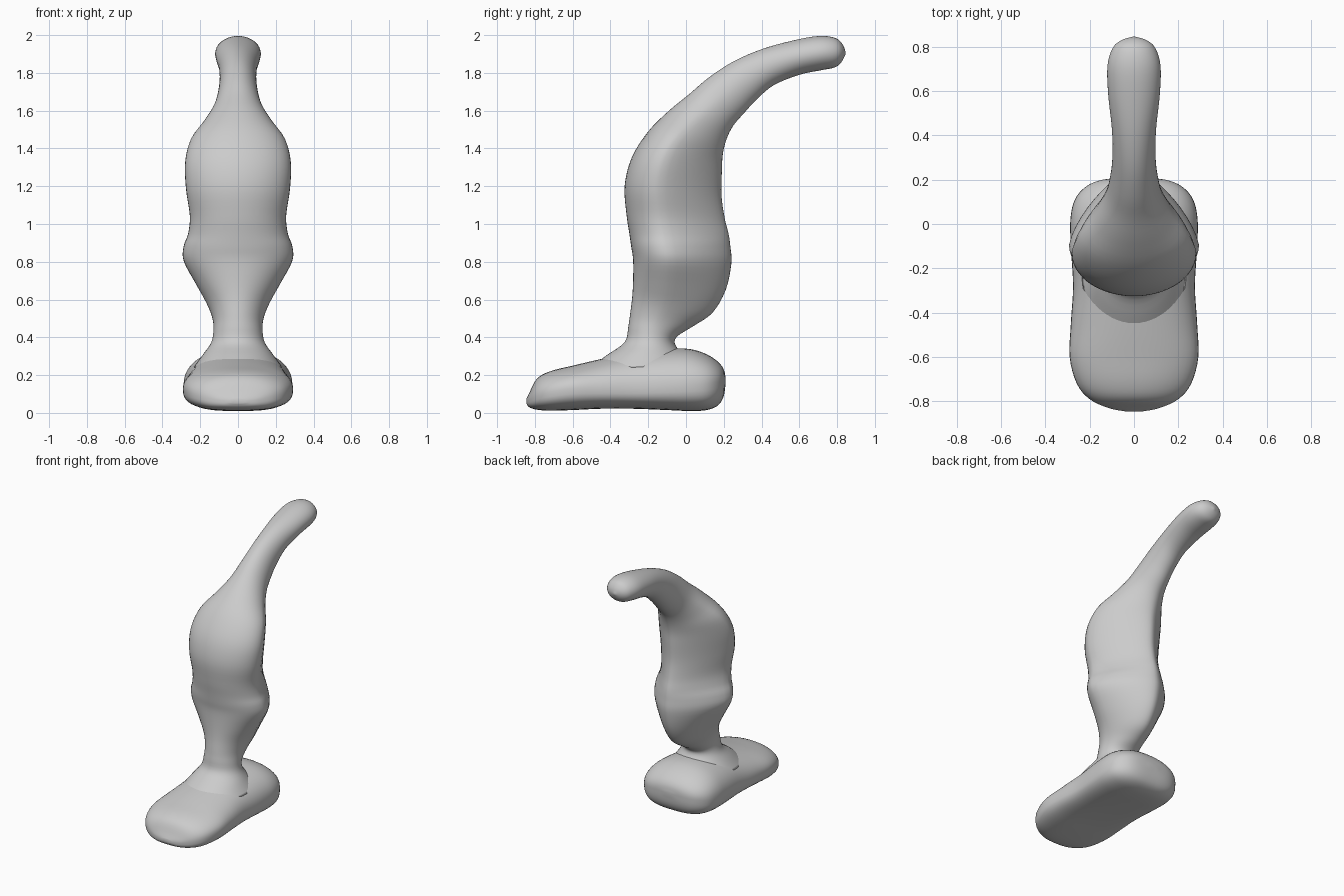
import bpy, bmesh
from math import sin, cos, pi

SEG = 48


def catmull(rows, steps):
    """Smoothly interpolate rows of section parameters."""
    out = []
    for i in range(len(rows) - 1):
        a, b = rows[max(i - 1, 0)], rows[i]
        c, d = rows[i + 1], rows[min(i + 2, len(rows) - 1)]
        for s in range(steps):
            t = s / steps
            out.append([0.5 * (2 * q + (r - p) * t + (2 * p - 5 * q + 4 * r - w) * t * t
                               + (3 * q - p - 3 * r + w) * t ** 3)
                        for p, q, r, w in zip(a, b, c, d)])
    return out + [list(rows[-1])]


def loft(name, rings):
    bm = bmesh.new()
    vs = [[bm.verts.new(p) for p in ring] for ring in rings]
    for a, b in zip(vs, vs[1:]):
        for i in range(SEG):
            j = (i + 1) % SEG
            bm.faces.new((a[i], a[j], b[j], b[i]))
    bm.faces.new(vs[0])
    bm.faces.new(vs[-1])
    bmesh.ops.recalc_face_normals(bm, faces=bm.faces[:])
    for f in bm.faces:
        f.smooth = True
    me = bpy.data.meshes.new(name)
    bm.to_mesh(me)
    bm.free()
    ob = bpy.data.objects.new(name, me)
    bpy.context.collection.objects.link(ob)
    return ob


def body_ring(fy, fz, by, bz, w, taper):
    # round front half, back half tapering to a ridge
    m = 0.5 - 0.15 * taper
    ring = []
    for i in range(SEG):
        t = 2 * pi * i / SEG
        c, x = cos(t), abs(sin(t))
        if c > 0:
            u = m * (1 - c)
        else:
            u = m - (1 - m) * c
            x = (1 - .6 * taper) * x + .6 * taper * (1 - min(1, -c) ** 1.3)
        x *= w if sin(t) > 0 else -w
        ring.append((x, fy + (by - fy) * u, fz + (bz - fz) * u))
    return ring


def base_ring(y, w, zb, zm, zt):
    # rounded section, squarer below than above
    ring = []
    for i in range(SEG):
        t = 2 * pi * i / SEG
        c, s = cos(t), sin(t)
        e = 2 / 2.15 if s > 0 else 2 / 3
        x = w * abs(c) ** e * (1 if c > 0 else -1)
        h = abs(s) ** e
        ring.append((x, y, zm + (zt - zm) * h if s > 0 else zm + (zb - zm) * h))
    return ring


# Body, neck and handle: front y,z / back y,z / half width / back taper
body = [
    (-.52, .235, .06, .25, .235, 0), (-.42, .305, -.02, .315, .185, 0),
    (-.325, .375, -.06, .37, .142, 0), (-.305, .46, -.04, .41, .13, .1),
    (-.295, .53, .04, .46, .135, .35), (-.285, .61, .14, .53, .165, .6),
    (-.28, .70, .21, .65, .222, .8), (-.28, .81, .24, .79, .287, .9),
    (-.29, .88, .235, .88, .288, .95),
    (-.30, .95, .225, .95, .264, 1), (-.315, 1.05, .205, 1.03, .255, 1),
    (-.325, 1.20, .188, 1.15, .275, 1), (-.288, 1.35, .19, 1.28, .28, 1),
    (-.20, 1.49, .195, 1.37, .25, .9), (-.09, 1.60, .215, 1.45, .18, .6),
    (.02, 1.69, .25, 1.52, .13, .3), (.12, 1.775, .31, 1.59, .107, .1),
    (.25, 1.86, .375, 1.66, .097, 0), (.40, 1.925, .465, 1.735, .10, 0),
    (.56, 1.97, .60, 1.79, .116, 0), (.70, 1.995, .72, 1.815, .12, 0),
    (.79, 1.985, .79, 1.83, .098, 0), (.83, 1.95, .825, 1.86, .06, 0),
    (.845, 1.91, .845, 1.90, .005, 0),
]
loft("body_and_handle", [body_ring(*r) for r in catmull(body, 4)])

# Floor head: y / half width / bottom z / middle z / top z
head = [
    (-.845, .04, .05, .06, .075), (-.83, .115, .03, .07, .105),
    (-.79, .20, .017, .09, .18), (-.72, .258, .012, .11, .22),
    (-.60, .29, .015, .13, .25), (-.45, .285, .022, .13, .285),
    (-.28, .275, .022, .13, .32), (-.10, .285, .015, .14, .34),
    (.02, .287, .01, .15, .338), (.11, .267, .015, .155, .31),
    (.17, .215, .04, .165, .27), (.20, .14, .09, .17, .23),
    (.21, .03, .16, .175, .185),
]
loft("floor_head", [base_ring(*r) for r in catmull(head, 4)])
